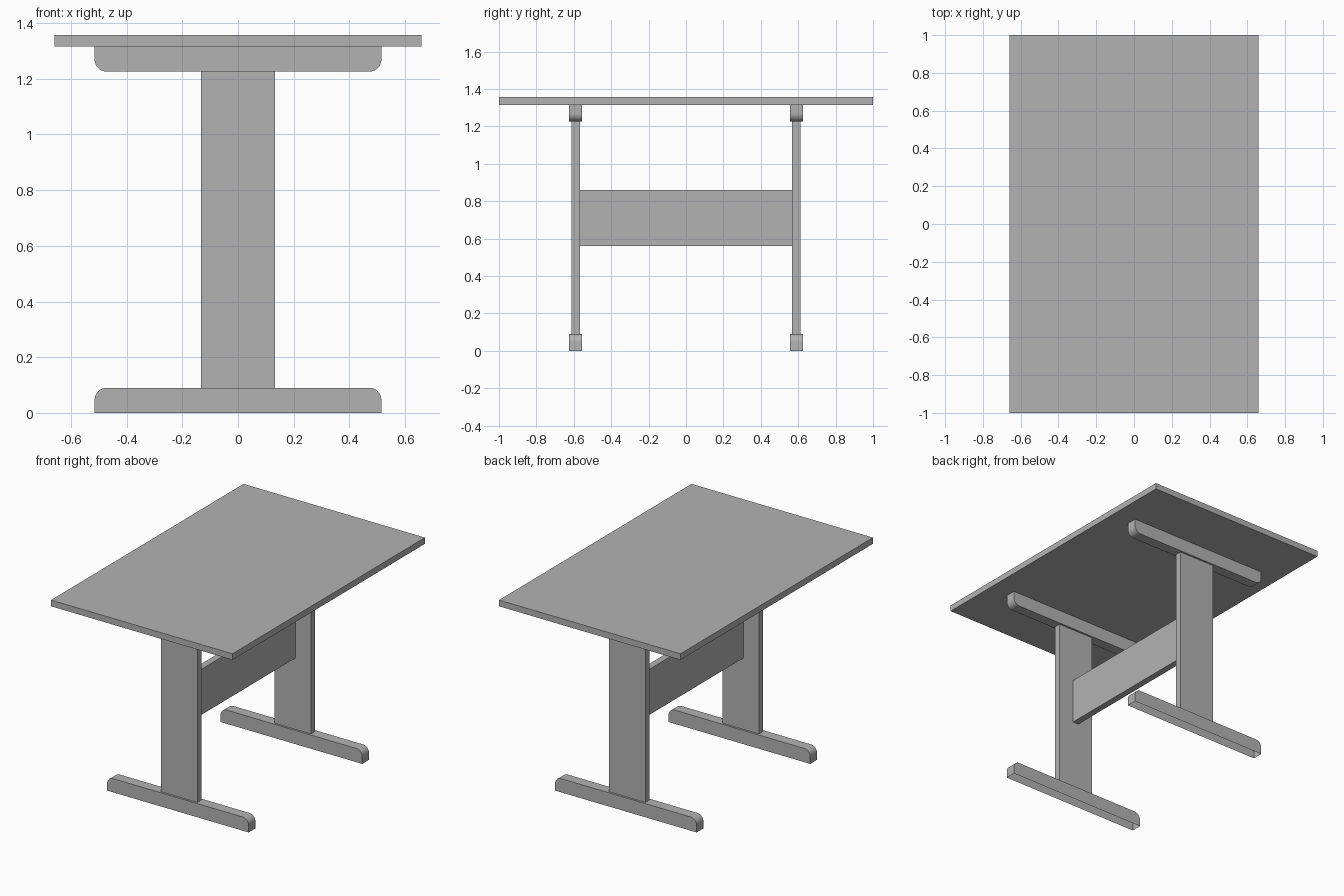
import bpy, bmesh
from math import sin, cos, pi, radians

if "Cube" in bpy.data.objects:
    bpy.data.objects.remove(bpy.data.objects["Cube"])

GREY = (0.45, 0.45, 0.45, 1.0)
grey = bpy.data.materials.new("plain grey")
grey.use_nodes = True
grey.diffuse_color = GREY
grey.node_tree.nodes["Principled BSDF"].inputs["Base Color"].default_value = GREY

END_Y = 0.59       # distance of each leg frame from the middle
RAIL_H = 0.09      # height of feet and top supports
RAIL_HALF = 0.515  # half length of feet and top supports
RADIUS = 0.043     # rounding of their corners
UNDERSIDE = 1.316  # bottom of the table top


def add_object(name, bm):
    bmesh.ops.recalc_face_normals(bm, faces=bm.faces)
    mesh = bpy.data.meshes.new(name)
    bm.to_mesh(mesh)
    bm.free()
    mesh.materials.append(grey)
    obj = bpy.data.objects.new(name, mesh)
    bpy.context.collection.objects.link(obj)
    return obj


def box(name, low, high):
    bm = bmesh.new()
    bmesh.ops.create_cube(bm, size=1)
    for v in bm.verts:
        for i in range(3):
            v.co[i] = low[i] if v.co[i] < 0 else high[i]
    return add_object(name, bm)


def rail(name, y, flat_z, direction, open_flat=False):
    """Bar along x: flat on one side, two rounded corners on the other."""
    half_w, steps = 0.035, 8
    profile = [(-RAIL_HALF, 0), (RAIL_HALF, 0)]
    for side, start in ((1, 0), (-1, pi / 2)):
        for i in range(steps + 1):
            a = start + pi / 2 * i / steps
            profile.append((side * (RAIL_HALF - RADIUS) + RADIUS * cos(a),
                            RAIL_H - RADIUS + RADIUS * sin(a)))
    bm = bmesh.new()
    face = bm.faces.new([bm.verts.new((x, y - half_w, flat_z + direction * h))
                         for x, h in profile])
    swept = bmesh.ops.extrude_face_region(bm, geom=[face], use_keep_orig=True)
    moved = [g for g in swept["geom"] if isinstance(g, bmesh.types.BMVert)]
    bmesh.ops.translate(bm, verts=moved, vec=(0, 2 * half_w, 0))
    bmesh.ops.recalc_face_normals(bm, faces=bm.faces)
    if open_flat:
        flat = [f for f in bm.faces
                if all(abs(v.co.z - flat_z) < 0.0001 for v in f.verts)]
        bmesh.ops.delete(bm, geom=flat, context='FACES')
    obj = add_object(name, bm)
    bpy.ops.object.select_all(action='DESELECT')
    obj.select_set(True)
    bpy.context.view_layer.objects.active = obj
    bpy.ops.object.shade_smooth_by_angle(angle=radians(30))
    return obj


# Table top
box("table_top", (-0.66, -1, UNDERSIDE), (0.66, 1, 1.357))

# Leg frames: foot with open underside, post, top support
for label, sign in (("front", -1), ("back", 1)):
    y = sign * END_Y
    rail(label + "_foot", y, 0, 1, open_flat=True)
    box(label + "_post", (-0.133, y - 0.022, RAIL_H),
        (0.133, y + 0.022, UNDERSIDE - RAIL_H))
    rail(label + "_top_support", y, UNDERSIDE, -1)

# Stretcher board between the posts
box("stretcher", (-0.022, 0.022 - END_Y, 0.56), (0.022, END_Y - 0.022, 0.86))
